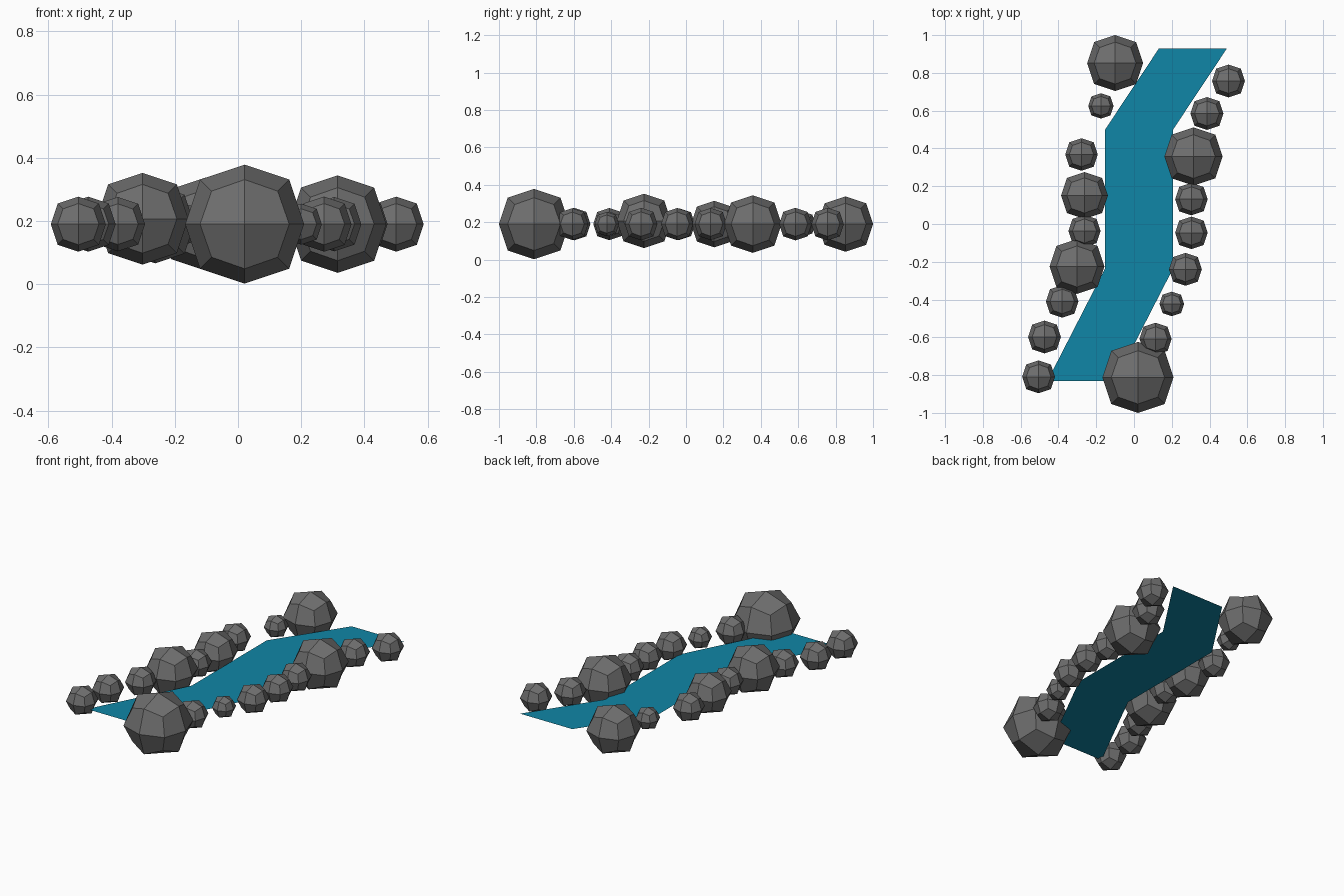
import bpy, bmesh

if "Cube" in bpy.data.objects:
    bpy.data.objects.remove(bpy.data.objects["Cube"])


def material(name, color):
    m = bpy.data.materials.new(name)
    m.diffuse_color = (*color, 1)
    m.use_nodes = True
    m.node_tree.nodes["Principled BSDF"].inputs["Base Color"].default_value = m.diffuse_color
    return m


stone = material("grey stone", (0.155, 0.155, 0.155))
blue = material("river blue", (0.005, 0.24, 0.385))


# Boulder: cube rounded once by subdivision, flat shaded
def rock(name, x, y, r, z=0.19):
    bpy.ops.mesh.primitive_cube_add(size=2 * r, location=(x, y - 0.005, z))
    o = bpy.context.object
    o.name = name
    o.data.materials.append(stone)
    s = o.modifiers.new("rounding", 'SUBSURF')
    s.subdivision_type = 'CATMULL_CLARK'
    s.levels = s.render_levels = 1
    s.use_limit_surface = False
    bpy.ops.object.modifier_apply(modifier=s.name)
    o.data.shade_flat()


# Rocks along the left bank (x, y, radius, optional z)
left_bank = [(-.10, .857, .148), (-.175, .63, .067), (-.278, .373, .086),
             (-.262, .156, .124), (-.262, -.032, .085), (-.302, -.22, .145, .207),
             (-.38, -.405, .086), (-.474, -.593, .087), (-.505, -.804, .087)]
# Rocks along the right bank
right_bank = [(.021, -.807, .188), (.114, -.603, .085), (.20, -.418, .065),
              (.272, -.235, .087), (.304, -.042, .086), (.304, .137, .086),
              (.315, .362, .154), (.386, .59, .087), (.50, .762, .087)]
for side, rocks in (("left", left_bank), ("right", right_bank)):
    for i, args in enumerate(rocks):
        rock(f"{side}_bank_rock_{i + 1}", *args)

# Water: flat ribbon of constant width along a bent path
half, z = 0.18, 0.155
bm = bmesh.new()
prev = None
for x, y in [(-.278, -.83), (.027, -.235), (.027, .50), (.311, .928)]:
    cur = (bm.verts.new((x - half, y, z)), bm.verts.new((x + half, y, z)))
    if prev:
        bm.faces.new((prev[0], prev[1], cur[1], cur[0]))
    prev = cur
mesh = bpy.data.meshes.new("river_water")
bm.to_mesh(mesh)
bm.free()
mesh.materials.append(blue)
bpy.context.collection.objects.link(bpy.data.objects.new("river_water", mesh))
